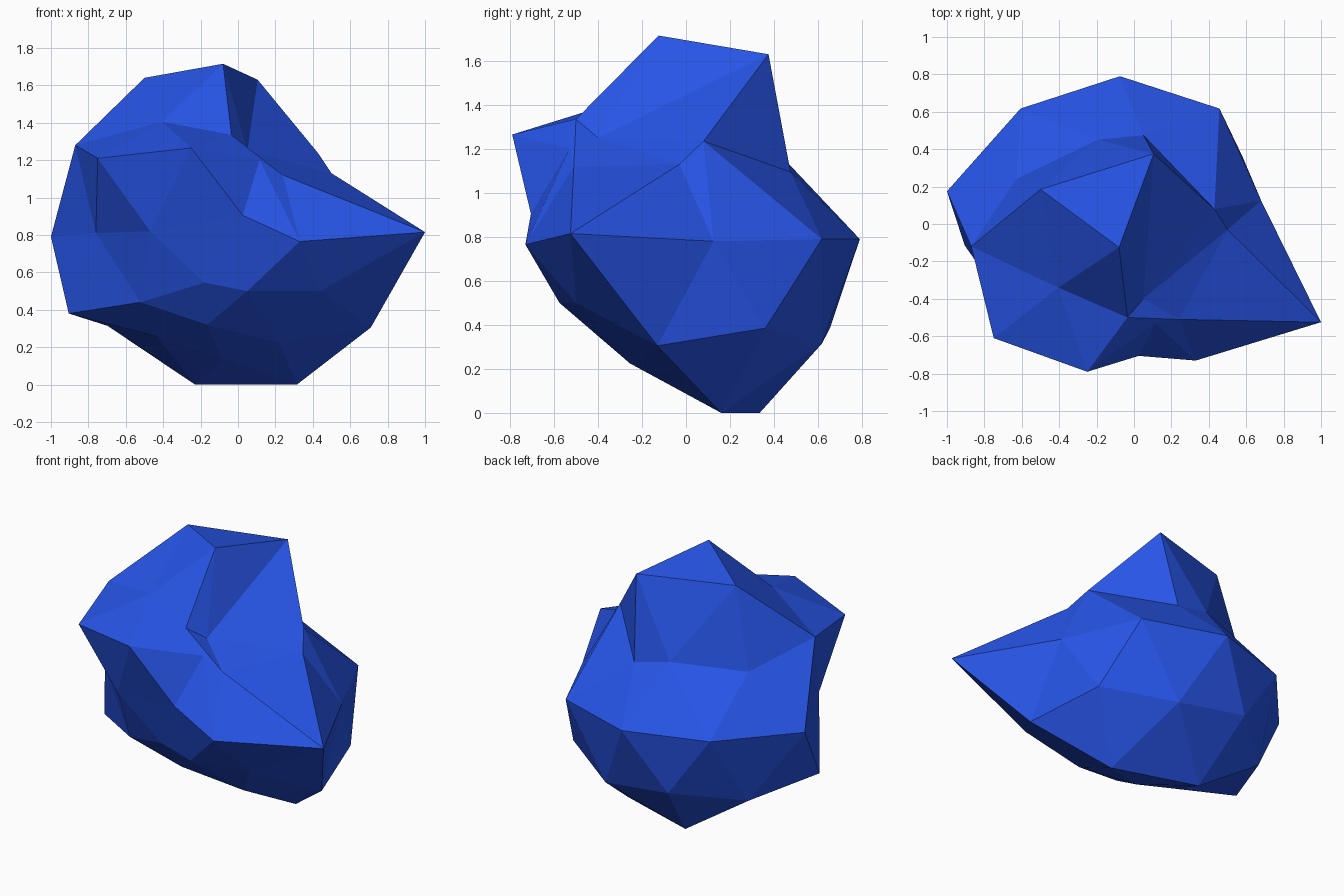
import bpy
import bmesh
from math import radians, sin, cos
from mathutils import Vector

# Remove the default object
default = bpy.data.objects.get("Cube")
if default:
    bpy.data.objects.remove(default, do_unlink=True)

CENTRE = Vector((-0.075, -0.115, 0.79))
RADIUS = 0.905

# Latitudes of the vertex rings on a twice divided icosphere
LATITUDE = {
    "pole": 90, "crown": 58.3, "brow": 31.7, "shoulder": 26.6,
    "waist": 0, "hip": -26.6, "thigh": -31.7, "heel": -58.3, "base": -90,
}


def make_material(name, colour):
    """Plain single-colour material for viewport and render."""
    mat = bpy.data.materials.new(name)
    mat.use_nodes = True
    mat.diffuse_color = colour
    shader = mat.node_tree.nodes["Principled BSDF"]
    shader.inputs["Base Color"].default_value = colour
    shader.inputs["Roughness"].default_value = 0.8
    return mat


def ring_direction(ring, angle):
    """Unit direction of a ring vertex at an angle around z."""
    lat, lon = radians(LATITUDE[ring]), radians(angle)
    return Vector((cos(lat) * cos(lon), cos(lat) * sin(lon), sin(lat)))


def sculpt(rest, ring, pulls):
    """Drag the vertices of one ring to their sculpted positions."""
    for angle, target in pulls.items():
        direction = ring_direction(ring, angle)
        vert = max(rest, key=lambda v: rest[v].dot(direction))
        vert.co = Vector(target)


# Faceted boulder body, starting as a low-poly ball
bm = bmesh.new()
bmesh.ops.create_icosphere(bm, subdivisions=2, radius=RADIUS)
rest = {v: v.co.normalized() for v in bm.verts}
for v in bm.verts:
    v.co += CENTRE

# Peak, with a deep hollow on the tip side
sculpt(rest, "pole", {0: (-0.08, -0.125, 1.715)})
sculpt(rest, "crown", {
    0: (0.05, -0.4, 1.25),
    72: (0.105, 0.375, 1.63),
    144: (-0.5, 0.185, 1.64),
    -144: (-0.405, -0.34, 1.405),
    -72: (-0.035, -0.5, 1.335),
})

# Brow overhanging the front and the ledge across the back
sculpt(rest, "brow", {
    36: (0.43, 0.08, 1.235),
    108: (-0.195, 0.45, 1.15),
    180: (-0.87, -0.12, 1.28),
    -108: (-0.25, -0.79, 1.265),
    -36: (0.24, -0.51, 1.12),
})
sculpt(rest, "shoulder", {
    0: (0.5, -0.03, 1.13),
    72: (0.05, 0.475, 1.095),
    144: (-0.63, 0.24, 1.12),
    -144: (-0.75, -0.61, 1.21),
    -72: (0.115, -0.53, 1.2),
})

# Waist, drawn out to a long pointed tip
sculpt(rest, "waist", {
    18: (0.68, 0.125, 0.78),
    162: (-1, 0.175, 0.79),
    -162: (-0.76, -0.32, 0.81),
    -126: (-0.47, -0.595, 0.82),
    -90: (0.025, -0.705, 0.905),
    -54: (0.33, -0.73, 0.765),
    -18: (1, -0.525, 0.815),
})

# Undercut belly at the front
sculpt(rest, "hip", {
    180: (-0.905, -0.115, 0.38),
    -108: (-0.18, -0.55, 0.545),
    -36: (0.44, -0.5, 0.5),
})
sculpt(rest, "thigh", {
    0: (0.71, -0.13, 0.305),
    -144: (-0.52, -0.4, 0.44),
    -72: (0.05, -0.575, 0.5),
})

# Underside, resting on the back edge
sculpt(rest, "heel", {
    36: (0.315, 0.16, 0),
    108: (-0.23, 0.335, 0),
    180: (-0.43, -0.12, 0.255),
    -108: (-0.165, -0.36, 0.32),
    -36: (0.22, -0.255, 0.225),
})
sculpt(rest, "base", {0: (-0.085, -0.08, 0.14)})

# Finish as a flat-shaded object
bmesh.ops.recalc_face_normals(bm, faces=bm.faces)
mesh = bpy.data.meshes.new("boulder")
bm.to_mesh(mesh)
bm.free()
boulder = bpy.data.objects.new("boulder", mesh)
bpy.context.collection.objects.link(boulder)
mesh.materials.append(make_material("bright blue", (0.02, 0.09, 0.8, 1)))
